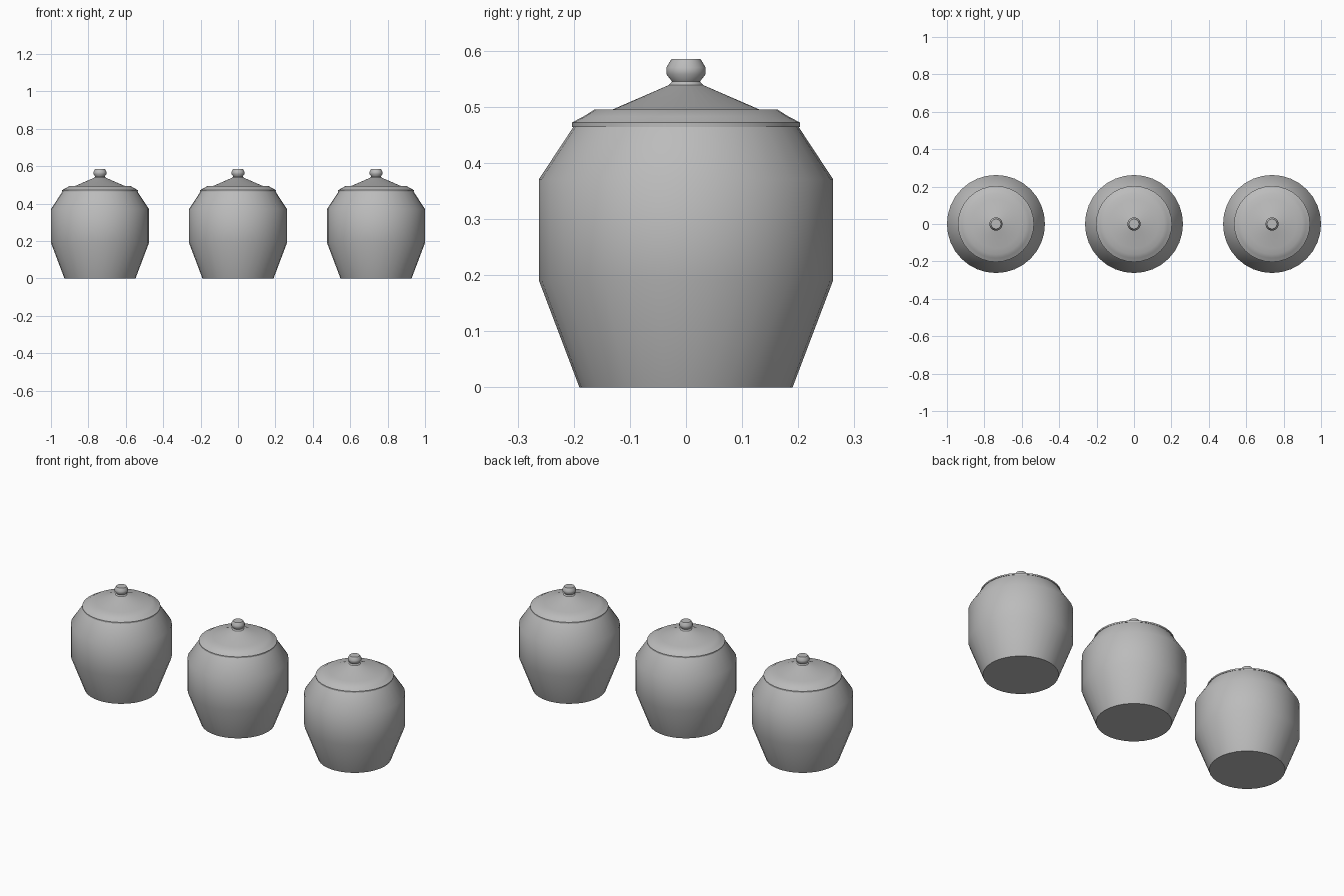
import bpy, bmesh, math

if "Cube" in bpy.data.objects:
    bpy.data.objects.remove(bpy.data.objects["Cube"])

SEGMENTS = 32

clay = bpy.data.materials.new("grey_clay")
clay.diffuse_color = (0.5, 0.5, 0.5, 1)
clay.use_nodes = True
clay.node_tree.nodes["Principled BSDF"].inputs["Base Color"].default_value = clay.diffuse_color


def lathe(name, profile, x):
    """Spin a (radius, height) profile around z, closing the ends on the axis."""
    bm = bmesh.new()
    rings = []
    for r, z in profile:
        if r == 0:
            rings.append([bm.verts.new((0, 0, z))] * SEGMENTS)
        else:
            rings.append([bm.verts.new((r * math.cos(2 * math.pi * i / SEGMENTS),
                                        r * math.sin(2 * math.pi * i / SEGMENTS), z))
                          for i in range(SEGMENTS)])
    for low, high in zip(rings, rings[1:]):
        for i in range(SEGMENTS):
            j = (i + 1) % SEGMENTS
            corners = list(dict.fromkeys((low[i], low[j], high[j], high[i])))
            bm.faces.new(corners)
    bmesh.ops.recalc_face_normals(bm, faces=bm.faces)
    mesh = bpy.data.meshes.new(name)
    bm.to_mesh(mesh)
    bm.free()
    mesh.materials.append(clay)
    obj = bpy.data.objects.new(name, mesh)
    obj.location.x = x
    bpy.context.collection.objects.link(obj)
    bpy.ops.object.select_all(action='DESELECT')
    obj.select_set(True)
    bpy.context.view_layer.objects.active = obj
    bpy.ops.object.shade_smooth_by_angle(angle=math.radians(45))


# Jar body: tapered foot, straight belly, sloping shoulder
body = [(0, 0), (0.19, 0), (0.262, 0.19), (0.262, 0.371), (0.2, 0.465), (0, 0.465)]
# Lid: thin rim, stepped edge, shallow cone
lid = [(0, 0.464), (0.203, 0.464), (0.203, 0.472), (0.182, 0.483), (0.163, 0.495),
       (0.131, 0.495), (0.025, 0.541), (0, 0.541)]
# Knob: narrow neck flaring into a flat-topped grip
knob = [(0, 0.538), (0.031, 0.538), (0.025, 0.545), (0.035, 0.558), (0.035, 0.57),
        (0.026, 0.585), (0, 0.585)]

for side, x in (("left", -0.738), ("middle", 0), ("right", 0.738)):
    lathe(side + "_jar_body", body, x)
    lathe(side + "_jar_lid", lid, x)
    lathe(side + "_jar_knob", knob, x)
